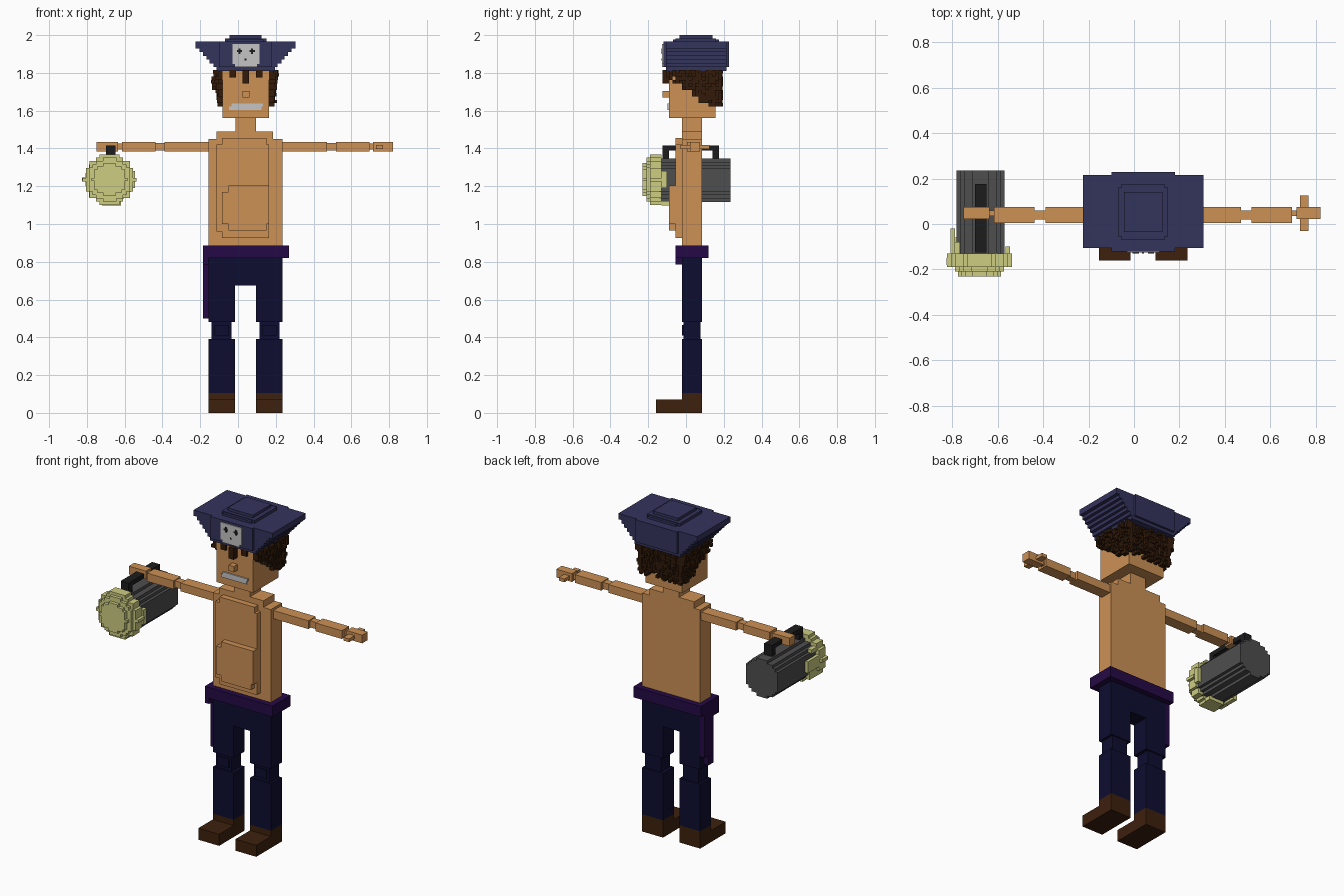
import bpy, bmesh, random

random.seed(4)


def material(name, rgb):
    m = bpy.data.materials.new(name)
    m.diffuse_color = (*rgb, 1)
    return m


SKIN = material("skin", (0.61, 0.283, 0.091))
HAT = material("hat_blue", (0.034, 0.033, 0.108))
NAVY = material("trouser_navy", (0.004, 0.004, 0.03))
SASH = material("sash_purple", (0.018, 0.003, 0.061))
SHOE = material("shoe_brown", (0.047, 0.015, 0.004))
HAIR = material("hair_brown", (0.032, 0.011, 0.003))
GLOW = material("pale_yellow", (0.61, 0.61, 0.223))
GREY = material("barrel_grey", (0.077, 0.077, 0.077))
BLACK = material("black", (0.012, 0.012, 0.012))
WHITE = material("bone_white", (0.56, 0.56, 0.56))

MID = 0.04  # body mirror line


def finish(name, bm, mat):
    bmesh.ops.recalc_face_normals(bm, faces=bm.faces)
    me = bpy.data.meshes.new(name)
    bm.to_mesh(me)
    bm.free()
    me.materials.append(mat)
    ob = bpy.data.objects.new(name, me)
    bpy.context.collection.objects.link(ob)
    return ob


def boxes(name, mat, *items, mirror=False):
    """One object from boxes given as (x0, x1, y0, y1, z0, z1)."""
    items = list(items)
    if mirror:
        items += [(2 * MID - b, 2 * MID - a, *rest) for a, b, *rest in items]
    bm = bmesh.new()
    for x0, x1, y0, y1, z0, z1 in items:
        vs = bmesh.ops.create_cube(bm, size=1)["verts"]
        for v in vs:
            v.co = (x1 if v.co.x > 0 else x0, y1 if v.co.y > 0 else y0,
                    z1 if v.co.z > 0 else z0)
    return finish(name, bm, mat)


def prism(name, mat, pts, y0, y1):
    """Extrude an outline in x, z along y."""
    bm = bmesh.new()
    f = bm.faces.new([bm.verts.new((x, y0, z)) for x, z in pts])
    out = bmesh.ops.extrude_face_region(bm, geom=[f])["geom"]
    for v in out:
        if isinstance(v, bmesh.types.BMVert):
            v.co.y = y1
    return finish(name, bm, mat)


def stepped_disc(name, mat, cx, cz, r, y0, y1, n=6):
    """Round disc made of square steps."""
    s = r / (n + 0.5)
    half = [(s * round(((n + 0.5) ** 2 - k * k) ** 0.5), (k - 0.5) * s, (k + 0.5) * s)
            for k in range(-n, n + 1)]
    right = []
    for w, z0, z1 in half:
        for p in ((cx + w, cz + z0), (cx + w, cz + z1)):
            if not right or p != right[-1]:
                right.append(p)
    left = [(2 * cx - x, z) for x, z in reversed(right)]
    return prism(name, mat, right + left, y0, y1)


# Shoes and legs
boxes("shoes", SHOE, (0.095, 0.235, -0.16, 0.085, 0, 0.07),
      (0.095, 0.235, -0.02, 0.085, 0.07, 0.105), mirror=True)
boxes("lower_legs", NAVY, (0.095, 0.235, -0.02, 0.085, 0.105, 0.39), mirror=True)
boxes("knees", NAVY, (0.115, 0.22, -0.012, 0.078, 0.39, 0.48),
      (0.13, 0.205, -0.02, 0.07, 0.41, 0.465), mirror=True)
boxes("upper_legs", NAVY, (0.095, 0.235, -0.02, 0.085, 0.48, 0.82), mirror=True)
boxes("hips", NAVY, (-0.015, 0.095, -0.02, 0.085, 0.675, 0.82))

# Sash with hanging end
boxes("sash", SASH, (-0.185, 0.27, -0.055, 0.12, 0.82, 0.885))
boxes("sash_tail", SASH, (-0.185, -0.155, -0.055, 0.085, 0.785, 0.82),
      (-0.185, -0.155, 0.0, 0.085, 0.56, 0.785),
      (-0.185, -0.155, 0.0, 0.05, 0.5, 0.56))

# Torso, layered chest and belly, neck
boxes("torso", SKIN, (-0.155, 0.235, -0.02, 0.085, 0.885, 1.45))
boxes("shoulders", SKIN, (-0.115, 0.185, -0.02, 0.085, 1.45, 1.49))
boxes("chest", SKIN, (-0.115, 0.165, -0.055, -0.02, 0.96, 1.42),
      (-0.085, 0.165, -0.055, -0.02, 0.925, 0.96),
      (-0.085, 0.15, -0.055, -0.02, 1.42, 1.455))
boxes("belly", SKIN, (-0.085, 0.165, -0.09, -0.055, 1.0, 1.17),
      (-0.05, 0.15, -0.09, -0.055, 0.965, 1.0),
      (-0.05, 0.165, -0.09, -0.055, 1.17, 1.205))
boxes("neck", SKIN, (-0.013, 0.095, -0.02, 0.085, 1.49, 1.56))

# Arms: upper arm, elbow, forearm, wrist
boxes("arms", SKIN, (0.235, 0.47, 0.005, 0.075, 1.385, 1.435),
      (0.47, 0.518, 0.02, 0.06, 1.39, 1.43),
      (0.518, 0.695, 0.005, 0.075, 1.385, 1.435),
      (0.695, 0.715, 0.035, 0.06, 1.395, 1.425), mirror=True)
boxes("open_hand", SKIN, (0.715, 0.82, 0.022, 0.075, 1.385, 1.435),
      (0.73, 0.768, -0.03, 0.125, 1.398, 1.418))
boxes("gripping_hand", SKIN, (-0.75, -0.635, 0.022, 0.075, 1.385, 1.435))

# Lantern: barrel, glowing stepped dome, ragged rim, handle
CX, CZ = -0.675, 1.232
stepped_disc("lantern_barrel", GREY, CX, CZ, 0.115, -0.14, 0.235)
stepped_disc("lantern_glow_back", GLOW, CX - 0.005, CZ + 0.003, 0.134, -0.19, -0.13, 7)
stepped_disc("lantern_glow_middle", GLOW, CX - 0.005, CZ + 0.003, 0.117, -0.21, -0.19)
stepped_disc("lantern_glow_front", GLOW, CX - 0.005, CZ + 0.003, 0.087, -0.23, -0.21, 5)
boxes("lantern_flares", GLOW, (-0.808, -0.788, -0.13, -0.02, 1.2, 1.27),
      (-0.825, -0.808, -0.18, -0.15, 1.225, 1.245),
      (-0.79, -0.765, -0.13, -0.06, 1.14, 1.2),
      (-0.79, -0.765, -0.13, -0.08, 1.29, 1.315),
      (-0.72, -0.62, -0.13, -0.09, 1.098, 1.122),
      (-0.565, -0.545, -0.13, -0.1, 1.19, 1.28))
boxes("lantern_handle", BLACK, (-0.7, -0.648, -0.125, -0.09, 1.33, 1.415),
      (-0.7, -0.648, 0.14, 0.175, 1.33, 1.415),
      (-0.7, -0.648, -0.09, 0.14, 1.388, 1.415))

# Head and face
boxes("head", SKIN, (-0.082, 0.165, -0.09, 0.155, 1.56, 1.815))
boxes("nose", SKIN, (0.025, 0.06, -0.125, -0.09, 1.67, 1.705))
boxes("mouth", WHITE, (-0.048, 0.125, -0.097, -0.089, 1.603, 1.622),
      (-0.035, 0.132, -0.097, -0.089, 1.622, 1.637))
boxes("forehead_locks", HAIR, (0.025, 0.058, -0.125, -0.088, 1.745, 1.815),
      (-0.045, -0.01, -0.105, -0.088, 1.775, 1.815),
      (0.095, 0.13, -0.105, -0.088, 1.775, 1.815))

# Hair: blocky tufts with an uneven surface and a slanted hairline
S = 0.0175
tufts = []
for j in range(11):
    z1 = 1.815 - j * S
    z0 = z1 - S
    for i in range(16):
        y = -0.09 + i * S
        if z0 < max(1.605, 1.73 - 0.8 * (y + 0.055)) + random.uniform(0, 0.025):
            continue
        for side in (-1, 1):
            t = 0.018 + 0.035 * random.random() * (1 - j / 14)
            if random.random() < 0.04:
                t += 0.02
            xs = (0.165, 0.165 + t) if side > 0 else (-0.082 - t, -0.082)
            tufts.append((*xs, y, y + S, z0, z1))
    for i in range(14):
        x = -0.082 + i * S
        if z0 > 1.61 + random.uniform(0, 0.04):
            tufts.append((x, x + S, 0.15, 0.172 + 0.025 * random.random(), z0, z1))
boxes("hair", HAIR, *tufts)

# Hat: brim widening upward in steps, front and back panels, crown
profile = [(0.155, 1.81), (0.17, 1.83), (0.19, 1.85), (0.207, 1.87), (0.225, 1.89),
           (0.243, 1.91), (0.265, 1.93)]
right = []
for k, (w, z) in enumerate(profile):
    top = profile[k + 1][1] if k + 1 < len(profile) else 1.965
    right += [(MID + w, z), (MID + w, top)]
prism("hat_brim", HAT, right + [(2 * MID - x, z) for x, z in reversed(right)], -0.105, 0.215)
boxes("hat_panels", HAT, (-0.1, 0.18, -0.12, 0.228, 1.83, 1.965))
boxes("hat_crown", HAT, (-0.07, 0.15, -0.055, 0.16, 1.965, 1.983),
      (-0.045, 0.125, -0.035, 0.14, 1.983, 2.0),
      (-0.055, 0.135, -0.07, 0.175, 1.965, 1.978))

# Skull emblem plates
boxes("skull", WHITE, (-0.03, 0.113, -0.126, -0.119, 1.848, 1.952),
      (-0.015, 0.1, -0.126, -0.119, 1.832, 1.848))
marks = []
for x in (0.008, 0.075):
    marks += [(x - 0.014, x + 0.014, -0.129, -0.125, 1.91, 1.92),
              (x - 0.005, x + 0.005, -0.13, -0.125, 1.9, 1.93)]
marks += [(0.035, 0.045, -0.129, -0.125, 1.865, 1.875)]
boxes("skull_marks", BLACK, *marks)
